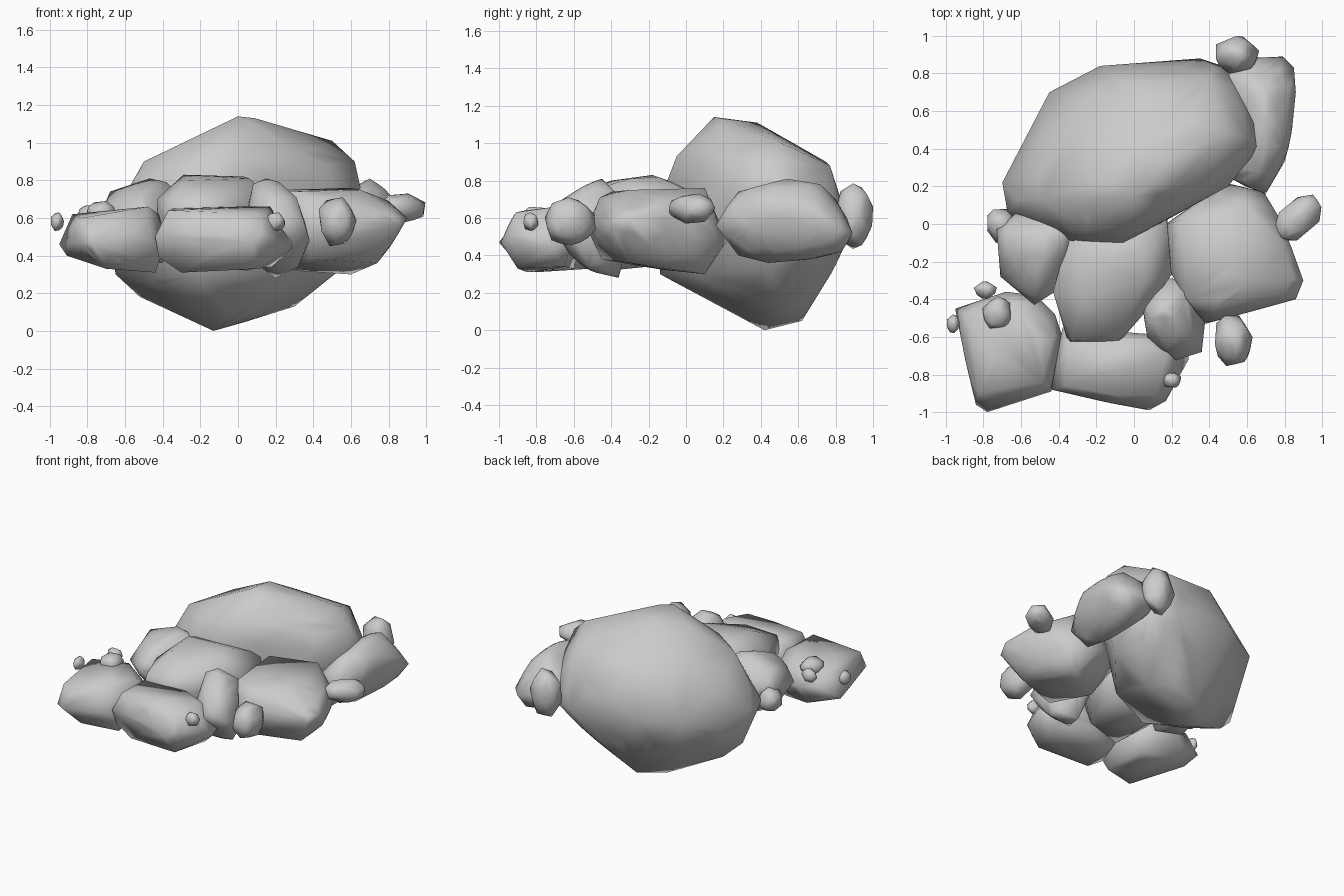
import bpy, bmesh, math, random
from mathutils import Vector


def hull_mesh(name, pts):
    bm = bmesh.new()
    for p in pts:
        bm.verts.new(p)
    res = bmesh.ops.convex_hull(bm, input=bm.verts)
    junk = {g for g in res["geom_interior"] + res["geom_unused"]
            if isinstance(g, bmesh.types.BMVert) and g.is_valid}
    bmesh.ops.delete(bm, geom=list(junk), context="VERTS")
    bmesh.ops.recalc_face_normals(bm, faces=bm.faces)
    me = bpy.data.meshes.new(name)
    bm.to_mesh(me)
    bm.free()
    return me


def bounds(pts):
    lo = Vector([min(p[i] for p in pts) for i in range(3)])
    hi = Vector([max(p[i] for p in pts) for i in range(3)])
    return lo, hi


# Rock: hull of corner points, with softly bulging faces
def rock(name, pts, bulge=0.5):
    lo, hi = bounds(pts)
    ob = bpy.data.objects.new(name, hull_mesh(name, pts))
    bpy.context.collection.objects.link(ob)
    mod = ob.modifiers.new("soft", "SUBSURF")
    mod.levels = 2
    soft = ob.evaluated_get(bpy.context.evaluated_depsgraph_get()).to_mesh()
    sp = [v.co.copy() for v in soft.vertices]
    ob.modifiers.clear()
    slo, shi = bounds(sp)
    grown = []
    for p in sp:
        fit = Vector([lo[i] + (p[i] - slo[i]) / (shi[i] - slo[i]) * (hi[i] - lo[i])
                      for i in range(3)])
        grown.append(p.lerp(fit, bulge))
    ob.data = hull_mesh(name, list(pts) + grown)
    bpy.ops.object.select_all(action="DESELECT")
    bpy.context.view_layer.objects.active = ob
    ob.select_set(True)
    bpy.ops.object.shade_smooth_by_angle(angle=math.radians(80))


# Pebble: random rounded hull fitted to a centre and size, turned about z
def pebble(name, c, size, turn, seed):
    rng = random.Random(seed)
    raw = []
    for i in range(18):
        z = 1 - 2 * (i + 0.5) / 18
        a = i * 2.4 + rng.uniform(-0.3, 0.3)
        r = math.sqrt(1 - z * z)
        raw.append(Vector((r * math.cos(a), r * math.sin(a), z)))
    lo, hi = bounds(raw)
    t = math.radians(turn)
    pts = []
    for p in raw:
        x, y, z = [((p[i] - lo[i]) / (hi[i] - lo[i]) - 0.5) * size[i] for i in range(3)]
        pts.append((c[0] + x * math.cos(t) - y * math.sin(t),
                    c[1] + x * math.sin(t) + y * math.cos(t), c[2] + z))
    rock(name, pts, 0.5)


# Main boulder
rock("main_boulder", [
    (-.70, .22, .55), (-.67, .05, .55), (-.45, .70, .55), (-.18, .84, .58), (.35, .88, .52),
    (.53, .82, .53), (.65, .62, .65), (.66, .40, .72), (.50, .20, .78), (.12, .00, .65),
    (-.06, -.10, .80), (-.33, -.09, .77), (0, .15, 1.14), (.09, .20, 1.13), (0, .38, 1.11),
    (0, -.05, .93), (-.25, -.04, .91), (.30, .14, .96),
    (.50, .49, 1.01), (.62, .45, .90), (.40, .77, .88), (-.05, .75, .90), (-.50, .13, .90),
    (-.35, .45, .93), (-.13, .42, 0), (-.02, .62, .05), (.30, .50, .13), (.55, .45, .33),
    (-.52, .30, .18), (-.65, .25, .30), (-.20, -.14, .30), (.20, .05, .30), (.30, .80, .38)], .4)

# Upright slab on the back right
rock("back_right_slab", [
    (.86, .70, .60), (.80, .33, .55), (.70, .16, .56), (.85, .83, .54), (.79, .89, .52),
    (.58, .88, .52), (.66, .28, .74), (.70, .54, .81), (.70, .72, .78), (.76, .83, .42),
    (.68, .44, .36), (.65, .28, .40), (.50, .25, .58), (.45, .70, .60), (.83, .45, .66),
    (.50, .82, .56), (.82, .68, .70), (.58, .80, .70), (.80, .60, .44), (.79, .40, .73),
    (.62, .72, .39)], .6)

# Right boulder
rock("right_boulder", [
    (.17, 0, .55), (.48, .22, .48), (.69, .17, .50), (.78, .02, .60), (.90, -.30, .60),
    (.86, -.40, .56), (.38, -.53, .55), (.19, -.25, .62), (.28, -.40, .74), (.25, .02, .75),
    (.60, .10, .76), (.65, -.30, .75), (.42, -.46, .71), (.74, -.30, .36), (.60, .10, .30),
    (.30, -.10, .32), (.38, -.45, .38), (.74, -.05, .38), (.80, -.12, .69), (.80, -.37, .65)], .4)

# Centre boulder
rock("centre_boulder", [
    (-.43, -.36, .70), (-.42, -.36, .45), (-.35, -.63, .60), (-.08, -.63, .62), (.05, -.48, .62),
    (.20, -.27, .70), (.17, .08, .72), (-.33, 0, .75), (-.29, -.18, .83), (.03, -.15, .82),
    (.06, -.30, .81), (-.28, -.40, .80), (-.08, -.60, .72), (-.33, -.62, .70), (-.30, -.55, .36),
    (.05, -.40, .32), (.18, 0, .36), (-.30, 0, .36)], .35)

# Front boulder
rock("front_boulder", [
    (-.44, -.88, .50), (-.10, -.95, .52), (.08, -.99, .47), (.17, -.94, .50), (.29, -.72, .44),
    (.28, -.60, .50), (-.38, -.55, .50), (-.37, -.86, .64), (.12, -.91, .63), (.17, -.70, .66),
    (-.35, -.62, .65), (.0, -.62, .66), (-.10, -.91, .63), (.10, -.90, .33), (.18, -.65, .34),
    (-.30, -.85, .31), (-.30, -.60, .33), (-.42, -.85, .39)], .3)

# Front left boulder
rock("front_left_boulder", [
    (-.95, -.45, .46), (-.84, -.96, .47), (-.78, -1.0, .47), (-.44, -.89, .46), (-.38, -.60, .47),
    (-.42, -.48, .52), (-.52, -.38, .50), (-.68, -.36, .50), (-.88, -.49, .62), (-.83, -.90, .60),
    (-.48, -.84, .66), (-.42, -.60, .62), (-.62, -.42, .63), (-.44, -.80, .31), (-.70, -.88, .33),
    (-.91, -.55, .40), (-.70, -.45, .35), (-.48, -.50, .33)], .3)

# Left rear boulder
rock("left_boulder", [
    (-.73, -.03, .62), (-.71, -.28, .58), (-.53, -.43, .60), (-.42, -.36, .62), (-.30, -.12, .68),
    (-.30, .05, .70), (-.60, .08, .60), (-.68, -.08, .74), (-.47, -.06, .81), (-.38, -.10, .79),
    (-.52, -.32, .73), (-.60, -.20, .38), (-.40, -.25, .36), (-.45, .05, .38)])

# Small boulder wedged in front
rock("wedge_boulder", [
    (.04, -.40, .60), (.12, -.28, .60), (.28, -.30, .62), (.38, -.50, .48), (.36, -.68, .55),
    (.20, -.73, .55), (.07, -.60, .60), (.15, -.45, .81), (.22, -.50, .79), (.31, -.60, .71),
    (.27, -.36, .72), (.18, -.66, .70), (.08, -.50, .78), (.20, -.36, .28), (.32, -.52, .34),
    (.12, -.55, .34)], .5)

# Loose stones and pebbles
for n, (c, size, turn, seed) in enumerate([
        ((.53, -.62, .58), (.20, .27, .26), 0, 1),
        ((.87, .03, .65), (.29, .18, .16), 42, 2),
        ((.55, .90, .61), (.23, .20, .35), 0, 3),
        ((-.71, -.01, .55), (.14, .18, .17), 0, 4),
        ((-.73, -.47, .63), (.15, .17, .12), 0, 5),
        ((-.79, -.35, .62), (.12, .09, .10), 0, 6),
        ((-.96, -.53, .58), (.07, .10, .10), 0, 7),
        ((.20, -.83, .58), (.10, .08, .10), 0, 8)], 1):
    pebble(f"loose_stone_{n}", c, size, turn, seed)
